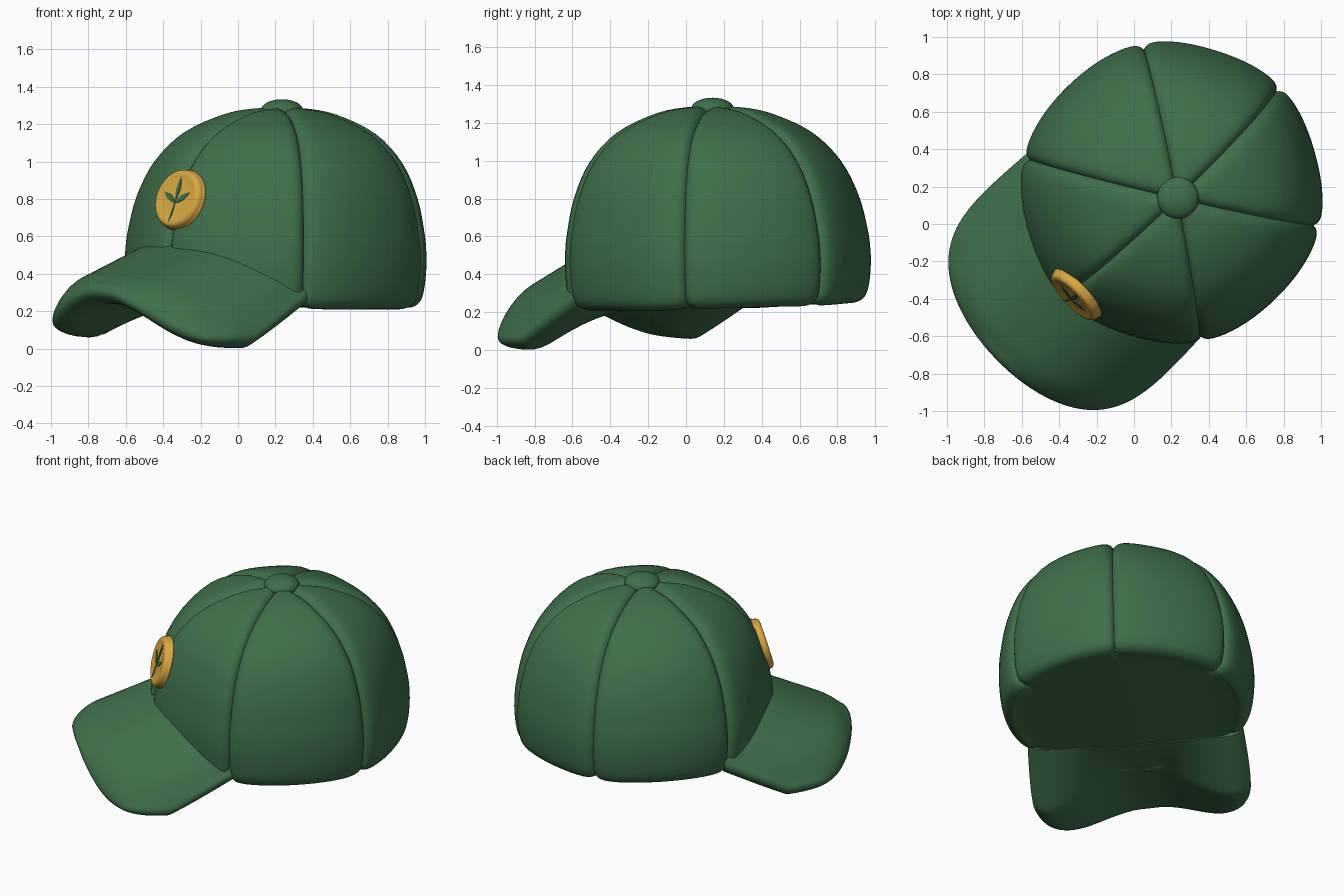
import bpy, bmesh, math
from mathutils import Matrix, Vector

if "Cube" in bpy.data.objects:
    bpy.data.objects.remove(bpy.data.objects["Cube"])


def material(name, color):
    m = bpy.data.materials.new(name)
    m.diffuse_color = (*color, 1)
    m.use_nodes = True
    m.node_tree.nodes["Principled BSDF"].inputs["Base Color"].default_value = m.diffuse_color
    return m


GREEN = material("cap green", (0.050, 0.160, 0.070))
GOLD = material("badge gold", (0.70, 0.40, 0.055))

# Cap frame: local -y is the front of the cap, turned to the front left
CAP = Matrix.Translation((0.2, 0.17, 0)) @ Matrix.Rotation(math.radians(-46), 4, 'Z')


def finish(name, bm, mat, matrix, angle=50):
    bmesh.ops.remove_doubles(bm, verts=bm.verts, dist=0.0002)
    bmesh.ops.recalc_face_normals(bm, faces=bm.faces)
    me = bpy.data.meshes.new(name)
    bm.to_mesh(me)
    bm.free()
    me.materials.append(mat)
    ob = bpy.data.objects.new(name, me)
    bpy.context.collection.objects.link(ob)
    ob.matrix_world = matrix
    bpy.ops.object.select_all(action='DESELECT')
    ob.select_set(True)
    bpy.context.view_layer.objects.active = ob
    bpy.ops.object.shade_smooth_by_angle(angle=math.radians(angle))
    return ob


def skin(bm, rows, closed):
    """Join rows of points with quads."""
    grid = [[bm.verts.new(p) for p in row] for row in rows]
    n = len(grid[0])
    for a, b in zip(grid, grid[1:]):
        for i in range(n if closed else n - 1):
            j = (i + 1) % n
            bm.faces.new((a[i], a[j], b[j], b[i]))
    return grid


def smooth_path(pts, steps):
    """Catmull-Rom curve through 2D points."""
    p = [Vector(q) for q in pts]
    p = [2 * p[0] - p[1]] + p + [2 * p[-1] - p[-2]]
    out = []
    for a, b, c, d in zip(p, p[1:], p[2:], p[3:]):
        for k in range(steps):
            t = k / steps
            out.append(0.5 * (2 * b + (c - a) * t + (2 * a - 5 * b + 4 * c - d) * t * t
                              + (3 * b - a - 3 * c + d) * t ** 3))
    return out + [p[-2]]


def clamp(x):
    return min(1, max(0, x))


# Crown: six pillowed panels with grooved seams and a closed underside
SEAMS = [0, 57, 123, 180, 237, 303, 360]
angles = []          # (angle, distance to nearest seam, position across panel)
N = 28
for a0, a1 in zip(SEAMS, SEAMS[1:]):
    for k in range(N):
        t = -math.cos(math.pi * k / N)
        a = math.radians(a0 + (a1 - a0) * (t + 1) / 2)
        dist = min(a - math.radians(a0), math.radians(a1) - a)
        angles.append((a, dist, t))

profile = smooth_path([(0.0, 0.222), (0.35, 0.222), (0.66, 0.22), (0.725, 0.21), (0.775, 0.235),
                       (0.80, 0.30), (0.812, 0.42), (0.81, 0.52), (0.798, 0.62), (0.757, 0.80),
                       (0.668, 0.99), (0.517, 1.147), (0.30, 1.252), (0.12, 1.287),
                       (0.0, 1.29)], 4)
rows = []
for i, p in enumerate(profile):
    tan = profile[min(i + 1, len(profile) - 1)] - profile[max(i - 1, 0)]
    nrm = Vector((tan.y, -tan.x)).normalized()
    h = max(0, (p.y - 0.22) / 1.07)
    depth = 0.036 * (clamp((p.x - 0.66) / 0.065) if p.y < 0.3 else 1)
    row = []
    for a, dist, t in angles:
        groove = depth * math.exp(-dist * max(p.x, 0.05) / 0.022)
        r = max(p.x - nrm.x * groove, 0) * (1 - 0.022 * math.cos(t * math.pi / 2) ** 2)
        z = p.y - nrm.y * groove
        x, y = r * math.sin(a), -r * math.cos(a)
        z += 0.05 * max(0, y - 0.3) * (1 - h) ** 3
        z += 0.06 * max(0, -x) * (0.4 + 0.6 * (1 - h) ** 3)
        row.append((x + 0.046 * h * h, y, z))
    rows.append(row)
bm = bmesh.new()
skin(bm, rows, True)
finish("crown", bm, GREEN, CAP, 60)

# Button on top of the crown
bm = bmesh.new()
bmesh.ops.create_uvsphere(bm, u_segments=32, v_segments=16, radius=1)
finish("top_button", bm, GREEN,
       Matrix.Translation((0.235, 0.14, 1.275)) @ Matrix.Diagonal((0.112, 0.112, 0.058, 1)))


# Brim: arched half disc, thick with a rounded rim
def brim_point(theta, q, side):
    c, s = math.cos(theta), max(0, math.sin(theta))
    u = (0.675 + 0.038 * s ** 0.4) * q * c
    v = 0.40 + 0.895 * q * s ** (2 / 4.2)
    t = clamp((v - 0.40) / 0.8)
    w = abs(u)
    lobe = clamp((w - 0.05) / 0.55)
    lobe = lobe * lobe * (3 - 2 * lobe)
    top = 0.55 - 0.4 * (v - 0.78) - 1.0 * w ** 2.5 - 0.08 * u * t
    bot = 0.218 + 0.02 * t - 0.205 * lobe * clamp(t / 0.5) - 0.07 * u * t
    bot += 0.05 * max(0, -u) * (1 - t)
    top = max(top, bot + 0.13)
    mid, half = (top + bot) / 2, (top - bot) / 2
    e = max(0, (q - 0.86) / 0.14)
    return (u - 0.01, -v, mid + side * half * math.sqrt(max(0, 1 - e * e)))


qs = [0.86 * k / 14 for k in range(15)]
qs += [0.86 + 0.14 * math.sin(math.pi / 2 * k / 8) for k in range(1, 9)]
M = 80
# Eased angles gather points where the outline turns at the sides
thetas = [math.pi * (k / M - 0.8 * math.sin(math.tau * k / M) / math.tau) for k in range(M + 1)]
bm = bmesh.new()
rows = [[brim_point(th, q, 1) for th in thetas] for q in qs]
rows += [[brim_point(th, q, -1) for th in thetas] for q in reversed(qs[:-1])]
grid = skin(bm, rows, False)
for e in (0, M):     # back wall hidden in the crown
    for k in range(len(qs) - 1):
        ring = [grid[k][e], grid[k + 1][e], grid[-2 - k][e], grid[-1 - k][e]]
        bm.faces.new(list(dict.fromkeys(ring)))
bmesh.ops.dissolve_degenerate(bm, dist=0.0001, edges=bm.edges)
finish("brim", bm, GREEN, CAP, 50)

# Badge: round dished disc leaning with the front of the crown
BADGE = (CAP @ Matrix.Translation((0.04, -0.755, 0.80)) @ Matrix.Rotation(math.radians(74), 4, 'X')
         @ Matrix.Diagonal((1.0, 0.96, 1, 1)))
disc = smooth_path([(0.0, 0.022), (0.10, 0.022), (0.14, 0.026), (0.16, 0.018),
                    (0.169, -0.005), (0.16, -0.03), (0.0, -0.04)], 4)
bm = bmesh.new()
skin(bm, [[(p.x * math.cos(a), p.x * math.sin(a), p.y)
           for a in (math.tau * k / 48 for k in range(48))] for p in disc], True)
finish("badge", bm, GOLD, BADGE)


# Leaf sprig on the badge: thin green plates
def leaf(name, base, tip, width):
    b, t = Vector(base), Vector(tip)
    side = Vector((b.y - t.y, t.x - b.x)).normalized()
    n = 10
    outline = [b.lerp(t, k / n) + side * width * math.sin(math.pi * k / n) for k in range(n + 1)]
    outline += [b.lerp(t, k / n) - side * width * math.sin(math.pi * k / n) for k in range(n - 1, 0, -1)]
    bm = bmesh.new()
    f = bm.faces.new([bm.verts.new((p.x, p.y, 0.02)) for p in outline])
    ext = bmesh.ops.extrude_face_region(bm, geom=[f])
    for v in ext["geom"]:
        if isinstance(v, bmesh.types.BMVert):
            v.co.z += 0.006
    finish(name, bm, GREEN, BADGE, 30)


leaf("badge_leaf_middle", (0.0, -0.02), (0.01, 0.125), 0.013)
leaf("badge_leaf_left", (0.0, -0.03), (-0.095, 0.035), 0.016)
leaf("badge_leaf_right", (0.0, -0.03), (0.095, 0.03), 0.016)
leaf("badge_stem", (-0.02, -0.145), (0.0, -0.03), 0.005)
